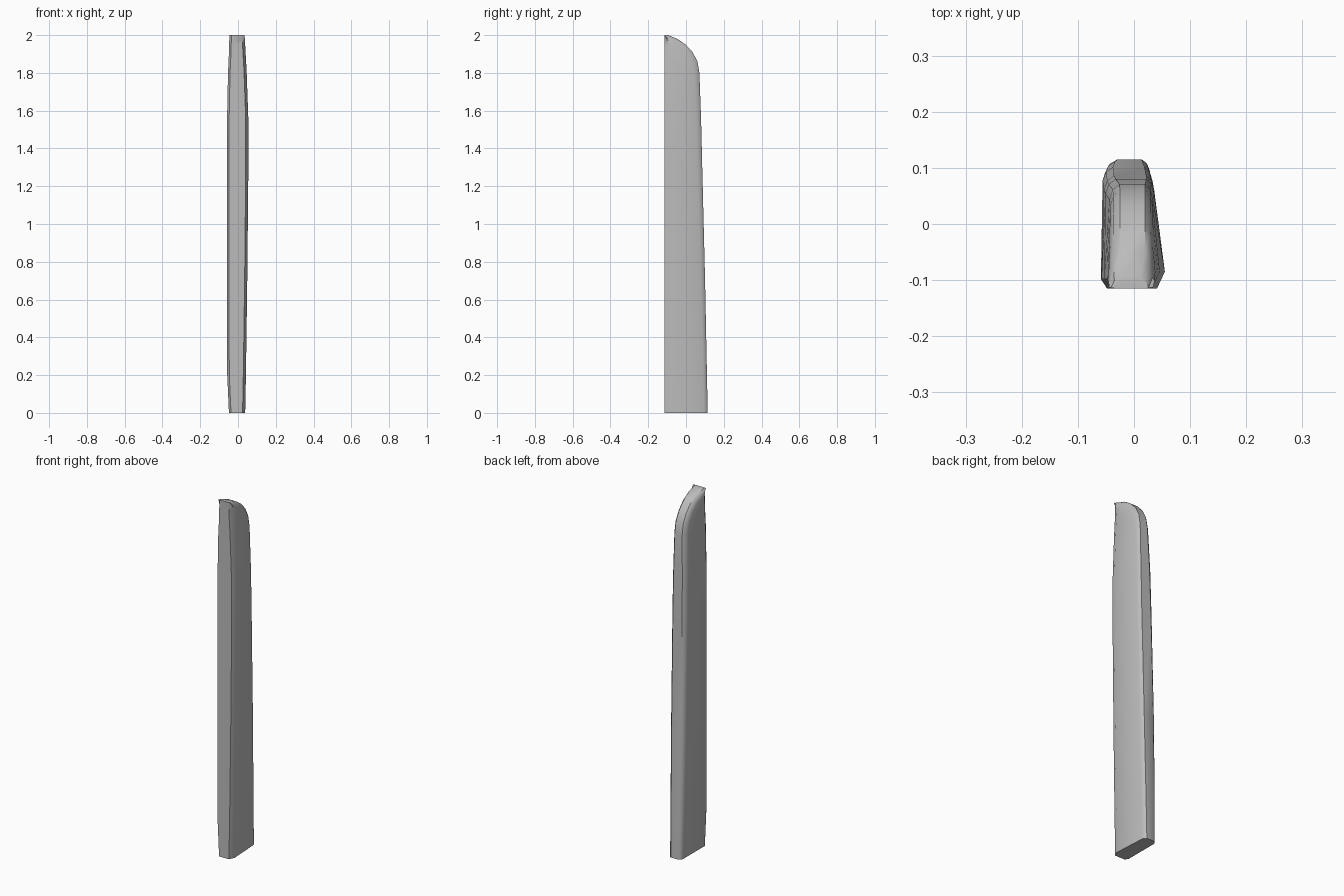
import bpy
import bmesh
import math

cube = bpy.data.objects.get("Cube")
if cube:
    bpy.data.objects.remove(cube, do_unlink=True)

grey = bpy.data.materials.new("plain_grey")
grey.use_nodes = True
colour = (0.5, 0.5, 0.5, 1)
grey.diffuse_color = colour
grey.node_tree.nodes["Principled BSDF"].inputs["Base Color"].default_value = colour

FRONT = -0.115


def section(z, left, right, back_left, back_right, back, bevel):
    """One horizontal outline of the slab: flat front, rounded back."""
    def y(amount):
        return max(back - bevel * amount, FRONT + 0.002)
    return [
        (left + 0.011, FRONT, z),
        (right - 0.014, FRONT, z),
        (right, min(-0.085, y(1.1)), z),
        (back_right, y(1), z),
        (back_right - 0.005, y(0.35), z),
        (back_right - 0.014, y(0), z),
        (back_left + 0.018, y(0), z),
        (back_left + 0.006, y(0.35), z),
        (back_left, y(1), z),
        (left, min(-0.098, y(1.1)), z),
    ]


# Height, side widths, back widths, back depth and bevel depth
levels = [
    (0.00, -0.048, 0.038, -0.048, 0.028, 0.115, 0.020),
    (0.20, -0.057, 0.042, -0.052, 0.029, 0.111, 0.021),
    (0.70, -0.059, 0.049, -0.056, 0.033, 0.101, 0.024),
    (1.30, -0.059, 0.055, -0.054, 0.036, 0.086, 0.026),
    (1.55, -0.058, 0.055, -0.051, 0.036, 0.080, 0.026),
    (1.80, -0.053, 0.046, -0.044, 0.034, 0.071, 0.028),
    (1.86, -0.050, 0.043, -0.043, 0.034, 0.061, 0.032),
    (1.91, -0.048, 0.040, -0.043, 0.034, 0.035, 0.036),
    (1.95, -0.047, 0.038, -0.043, 0.034, -0.002, 0.042),
    (1.98, -0.046, 0.037, -0.043, 0.033, -0.046, 0.050),
    (2.00, -0.044, 0.034, -0.041, 0.026, -0.095, 0.018),
]

# Slab body lofted through the outlines
bm = bmesh.new()
rings = [[bm.verts.new(p) for p in section(*level)] for level in levels]
count = len(rings[0])
for low, high in zip(rings, rings[1:]):
    for i in range(count):
        j = (i + 1) % count
        bm.faces.new((low[i], low[j], high[j], high[i]))
bm.faces.new(rings[0][::-1])
bm.faces.new(rings[-1])
bmesh.ops.recalc_face_normals(bm, faces=bm.faces)

mesh = bpy.data.meshes.new("slab_body")
bm.to_mesh(mesh)
bm.free()
mesh.materials.append(grey)
slab = bpy.data.objects.new("slab_body", mesh)
bpy.context.collection.objects.link(slab)

bpy.ops.object.select_all(action="DESELECT")
slab.select_set(True)
bpy.context.view_layer.objects.active = slab
bpy.ops.object.shade_smooth_by_angle(angle=math.radians(35))
